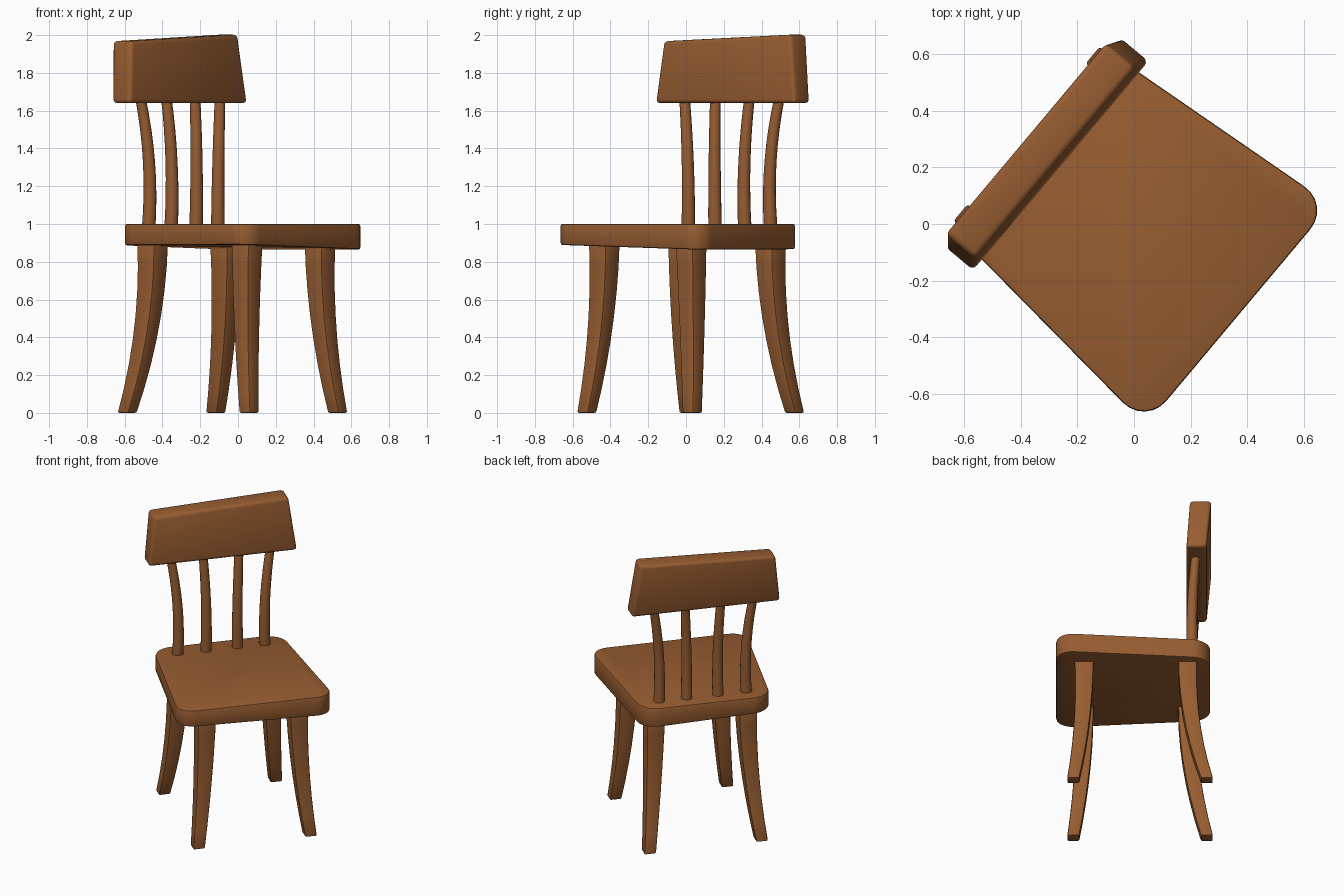
import bpy, bmesh, math
from mathutils import Vector

if "Cube" in bpy.data.objects:
    bpy.data.objects.remove(bpy.data.objects["Cube"])

# Chair is turned about z: s runs along the backrest, t runs towards the seat front
ANG = math.radians(50)
C, S = math.cos(ANG), math.sin(ANG)

wood = bpy.data.materials.new("brown wood")
wood.diffuse_color = (0.31, 0.11, 0.031, 1)
wood.use_nodes = True
wood.node_tree.nodes["Principled BSDF"].inputs["Base Color"].default_value = wood.diffuse_color


def world(s, t, z):
    return Vector((C * s + S * t, S * s - C * t, z))


def loft(name, rings, bevel=0.0, segments=2, corner=0.0):
    """Skin a stack of rings, round the upright corners, then soften edges."""
    bm = bmesh.new()
    vs = [[bm.verts.new(world(*p)) for p in ring] for ring in rings]
    n = len(rings[0])
    for a, b in zip(vs, vs[1:]):
        for i in range(n):
            j = (i + 1) % n
            bm.faces.new((a[i], a[j], b[j], b[i]))
    bm.faces.new(vs[0])
    bm.faces.new(vs[-1])
    bmesh.ops.recalc_face_normals(bm, faces=bm.faces[:])
    if corner:
        upright = [e for e in bm.edges
                   if abs(e.verts[0].co.z - e.verts[1].co.z) > 0.08]
        bmesh.ops.bevel(bm, geom=upright, offset=corner, segments=6,
                        profile=0.5, affect='EDGES')
    if bevel:
        sharp = [e for e in bm.edges if e.calc_face_angle(0) > math.radians(40)]
        bmesh.ops.bevel(bm, geom=sharp, offset=bevel, segments=segments,
                        profile=0.5, affect='EDGES')
    bmesh.ops.recalc_face_normals(bm, faces=bm.faces[:])
    me = bpy.data.meshes.new(name)
    bm.to_mesh(me)
    bm.free()
    me.materials.append(wood)
    ob = bpy.data.objects.new(name, me)
    bpy.context.collection.objects.link(ob)
    bpy.ops.object.select_all(action='DESELECT')
    ob.select_set(True)
    bpy.context.view_layer.objects.active = ob
    bpy.ops.object.shade_smooth_by_angle(angle=math.radians(35))
    return ob


def bend(a, m, b, k):
    """Quadratic curve through a, m (at k = 0.5) and b."""
    return a * (1 - k) * (1 - 2 * k) + m * 4 * k * (1 - k) + b * k * (2 * k - 1)


# Seat: trapezoid wider at the front, underside slightly sloped
plan = [(-0.428, -0.48), (0.408, -0.48), (0.50, 0.49), (-0.52, 0.49)]
loft("seat", [[(s, t, 0.877 - 0.026 * s) for s, t in plan],
              [(s, t, 1.0) for s, t in plan]], bevel=0.01, corner=0.115)

# Backrest board: narrower at the top, leaning back, top edge slightly sloped
loft("backrest", [
    [(-0.493, -0.33, 1.64), (0.476, -0.33, 1.64),
     (0.476, -0.457, 1.64), (-0.493, -0.457, 1.64)],
    [(-0.455, -0.353, 1.968), (0.425, -0.353, 2.003),
     (0.425, -0.488, 2.003), (-0.455, -0.488, 1.968)]], bevel=0.02, segments=3)

# Spindles: round, tapering, flaring outwards at the top
for i, f in enumerate((-1, -0.35, 0.37, 1)):
    rings = []
    for r in range(9):
        k = r / 8
        s = -0.01 + f * bend(0.285, 0.286, 0.33, k)
        t = bend(-0.37, -0.367, -0.392, k)
        rad = 0.036 - 0.008 * k
        rings.append([(s + rad * math.cos(a * math.tau / 16),
                       t + rad * math.sin(a * math.tau / 16),
                       0.98 + 0.70 * k) for a in range(16)])
    loft(f"spindle_{i + 1}", rings)

# Legs: square, tapering, curving outwards towards the feet
for end, tt, tm, tb in (("front", 0.315, 0.328, 0.383),
                        ("back", -0.338, -0.365, -0.46)):
    for side, f in (("left", -1), ("right", 1)):
        rings = []
        for r in range(8):
            k = r / 7
            s = f * bend(0.365, 0.318, 0.30, k)
            t = bend(tb, tm, tt, k)
            h = 0.038 + 0.022 * k
            rings.append([(s + h * a, t + h * b, 0.9 * k) for a, b in
                          ((-1, -1), (1, -1), (1, 1), (-1, 1))])
        loft(f"{end}_{side}_leg", rings, bevel=0.009)
